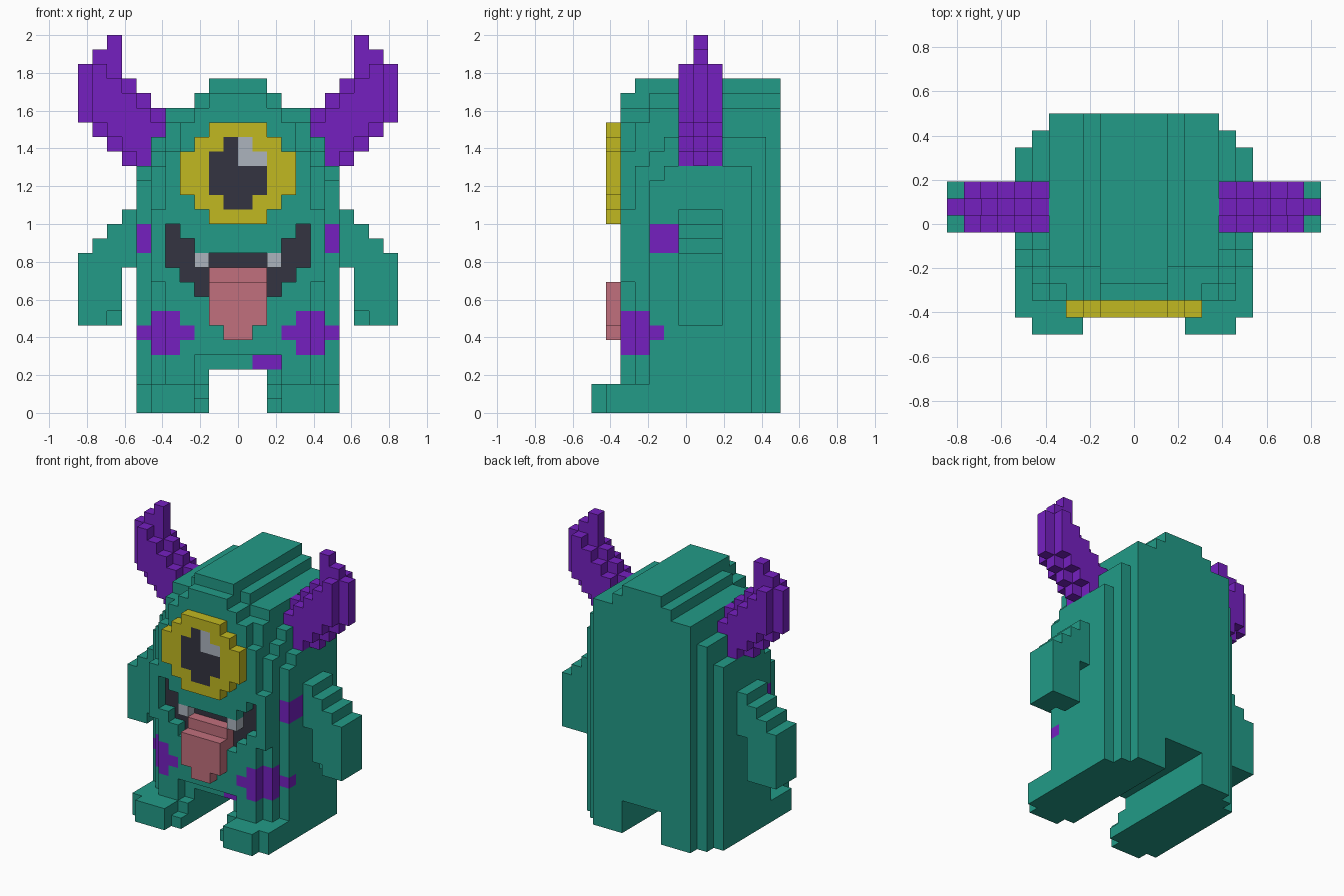
import bpy, bmesh
from mathutils import Vector

cube = bpy.data.objects.get("Cube")
if cube:
    bpy.data.objects.remove(cube, do_unlink=True)

U = 2 / 26  # edge length of one block

COLOURS = {
    "teal": (0.016, 0.328, 0.242),
    "purple": (0.178, 0.0144, 0.527),
    "yellow": (0.533, 0.479, 0.0152),
    "charcoal": (0.034, 0.034, 0.053),
    "pale_grey": (0.413, 0.456, 0.515),
    "pink": (0.533, 0.162, 0.205),
}
MATS = {}
for name, rgb in COLOURS.items():
    m = bpy.data.materials.new(name)
    m.use_nodes = True
    m.diffuse_color = (*rgb, 1)
    m.node_tree.nodes["Principled BSDF"].inputs["Base Color"].default_value = (*rgb, 1)
    MATS[name] = m


def fill(cells, colour, x, y, z):
    """Fill a box of blocks; colour None carves it away."""
    for i in range(*x):
        for j in range(*y):
            for k in range(*z):
                if colour is None:
                    cells.pop((i, j, k), None)
                else:
                    cells[i, j, k] = colour


def both(cells, colour, x, y, z):
    """Fill a box and its left-right mirror."""
    fill(cells, colour, x, y, z)
    fill(cells, colour, (-x[1], -x[0]), y, z)


def mirrored(cells):
    return {(-i - 1, j, k): c for (i, j, k), c in cells.items()}


def build(name, cells):
    """Skin the outside of a block set and merge its flat areas."""
    bm = bmesh.new()
    names = sorted(set(cells.values()))
    verts = {}

    def vert(p):
        if p not in verts:
            verts[p] = bm.verts.new((p[0] * U, (p[1] - 6.5) * U, p[2] * U))
        return verts[p]

    for cell, colour in cells.items():
        for axis in range(3):
            for side in (0, 1):
                near = list(cell)
                near[axis] += 2 * side - 1
                if tuple(near) in cells:
                    continue
                a, b = (axis + 1) % 3, (axis + 2) % 3
                ring = []
                for da, db in ((0, 0), (1, 0), (1, 1), (0, 1)):
                    p = list(cell)
                    p[axis] += side
                    p[a] += da
                    p[b] += db
                    ring.append(vert(tuple(p)))
                f = bm.faces.new(ring if side else ring[::-1])
                f.material_index = names.index(colour)
    bmesh.ops.dissolve_limit(bm, angle_limit=0.01, verts=bm.verts[:],
                             edges=bm.edges[:], delimit={'MATERIAL'})
    me = bpy.data.meshes.new(name)
    bm.to_mesh(me)
    bm.free()
    for n in names:
        me.materials.append(MATS[n])
    ob = bpy.data.objects.new(name, me)
    bpy.context.collection.objects.link(ob)
    return ob


# Body: (half width, front, back, bottom, top), stepped towards the edges
body = {}
for w, y0, y1, z0, z1 in (
        (5, 2, 13, 0, 18), (4, 2, 13, 0, 20), (3, 2, 13, 0, 21), (2, 2, 13, 0, 22),
        (2, 3, 13, 0, 23), (5, 3, 13, 0, 20), (3, 4, 13, 0, 22), (5, 4, 13, 0, 21),
        (6, 3, 12, 0, 17), (6, 4, 12, 0, 18), (6, 5, 12, 0, 19),
        (7, 4, 11, 0, 16), (7, 5, 11, 0, 17),
        (6, 2, 3, 9, 14)):  # last one is the cheeks
    fill(body, "teal", (-w, w), (y0, y1), (z0, z1))
# Recess above the leg gap, then the gap itself
fill(body, None, (-3, 3), (2, 3), (0, 4))
fill(body, None, (-2, 2), (0, 13), (0, 3))
# Mouth: sunken dark blocks
for x, z in (((4, 5), (10, 13)), ((3, 4), (9, 12)), ((2, 3), (8, 11)), ((0, 2), (8, 11))):
    both(body, None, x, (2, 3), z)
    both(body, "charcoal", x, (3, 4), z)
# Purple skin spots
both(body, "purple", (4, 5), (2, 3), (4, 7))
both(body, "purple", (3, 4), (2, 3), (5, 6))
both(body, "purple", (5, 6), (3, 4), (4, 7))
both(body, "purple", (6, 7), (4, 5), (5, 6))
both(body, "purple", (6, 7), (4, 6), (11, 13))
fill(body, "purple", (1, 3), (3, 4), (3, 4))
build("body", body)

# Feet
foot = {}
fill(foot, "teal", (3, 6), (0, 1), (0, 2))
fill(foot, "teal", (3, 7), (1, 4), (0, 2))
fill(foot, "teal", (2, 3), (1, 3), (0, 1))
fill(foot, "teal", (2, 3), (2, 3), (0, 2))

# Arms: shoulder stepping down to a hanging hand
arm = {}
for x, z0, z1 in ((7, 10, 14), (8, 7, 13), (9, 6, 12), (10, 6, 11)):
    fill(arm, "teal", (x, x + 1), (6, 9), (z0, z1))
fill(arm, "teal", (8, 9), (7, 9), (6, 7))

# Horns: one row per height, thick middle and slimmer flanks
horn = {}
middle = ((6, 8), (6, 9), (5, 10), (5, 11), (6, 11), (7, 11), (8, 11), (8, 10), (8, 9))
flank = ((6, 7), (6, 8), (5, 9), (6, 10), (7, 10), (8, 10), (9, 10))
for k, row in enumerate(flank):
    fill(horn, "purple", row, (6, 9), (17 + k, 18 + k))
for k, row in enumerate(middle):
    fill(horn, "purple", row, (7, 8), (17 + k, 18 + k))

for name, cells in (("foot", foot), ("arm", arm), ("horn", horn)):
    build("left_" + name, cells)
    build("right_" + name, mirrored(cells))

# Eye: rounded plate with pupil and highlight
eye = {}
for w, z in ((2, (13, 20)), (3, (14, 19)), (4, (15, 18))):
    fill(eye, "yellow", (-w, w), (1, 2), z)
fill(eye, "charcoal", (-1, 1), (1, 2), (14, 19))
fill(eye, "charcoal", (-2, 2), (1, 2), (15, 18))
fill(eye, "pale_grey", (0, 1), (1, 2), (17, 19))
fill(eye, "pale_grey", (1, 2), (1, 2), (17, 18))
build("eye", eye)

# Tongue
tongue = {}
fill(tongue, "pink", (-2, 2), (2, 3), (8, 10))
fill(tongue, "pink", (-2, 2), (1, 2), (6, 9))
fill(tongue, "pink", (-1, 1), (1, 2), (5, 6))
build("tongue", tongue)

# Teeth
tooth = {}
fill(tooth, "pale_grey", (2, 3), (2, 3), (10, 11))
build("left_tooth", tooth)
build("right_tooth", mirrored(tooth))
